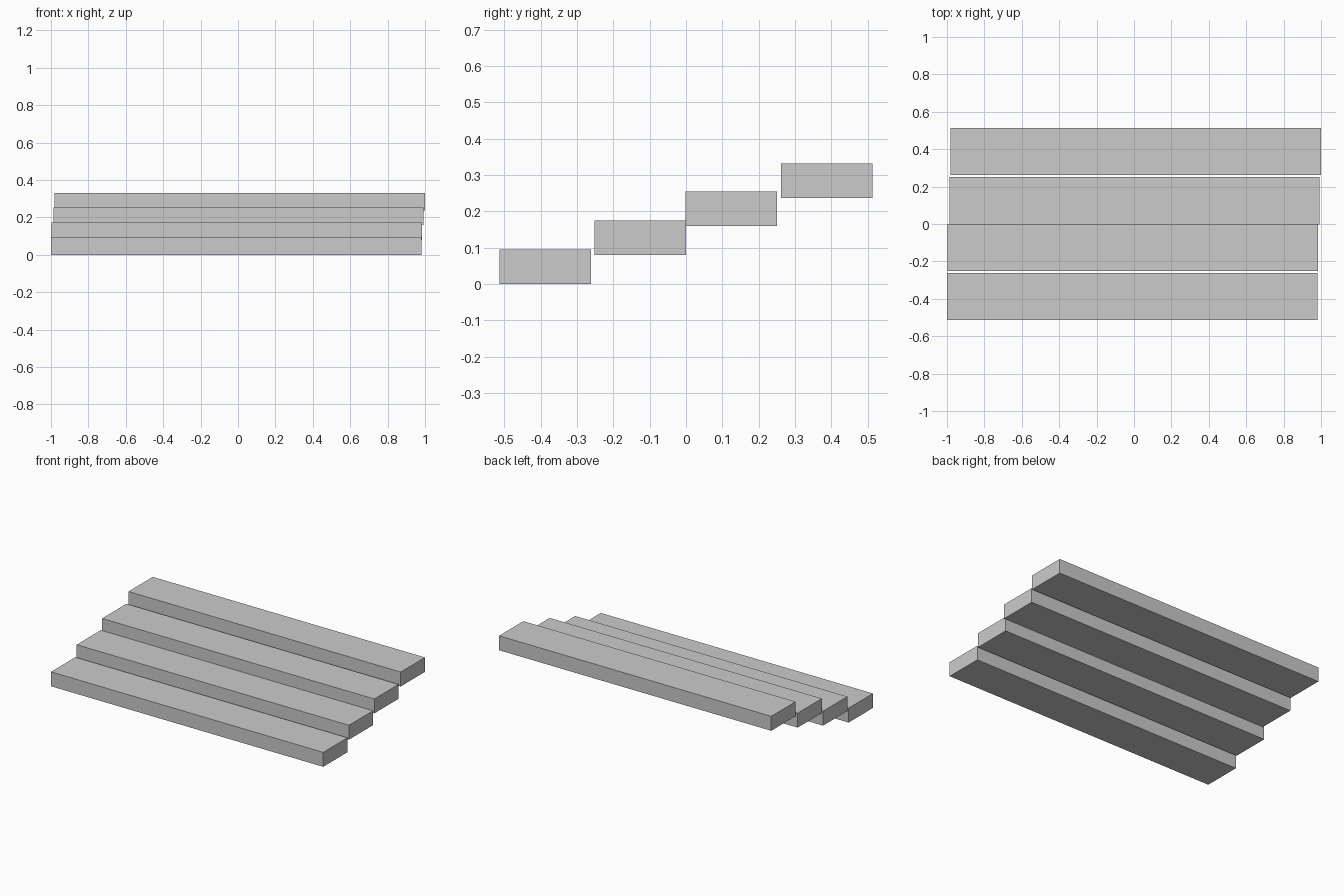
import bpy

if "Cube" in bpy.data.objects:
    bpy.data.objects.remove(bpy.data.objects["Cube"])

WIDTH, DEPTH, THICK = 1.98, 0.252, 0.095

# Four slab treads, each slightly shifted: centre x, centre y, underside z
treads = [
    (-0.010, -0.388, 0.0),
    (-0.007, -0.126, 0.079),
    (0.003, 0.124, 0.159),
    (0.010, 0.388, 0.237),
]

for i, (x, y, z) in enumerate(treads, 1):
    bpy.ops.mesh.primitive_cube_add(size=1, location=(x, y, z + THICK / 2))
    step = bpy.context.object
    step.name = f"step_{i}"
    step.scale = (WIDTH, DEPTH, THICK)
    bpy.ops.object.transform_apply(location=False, rotation=False, scale=True)
